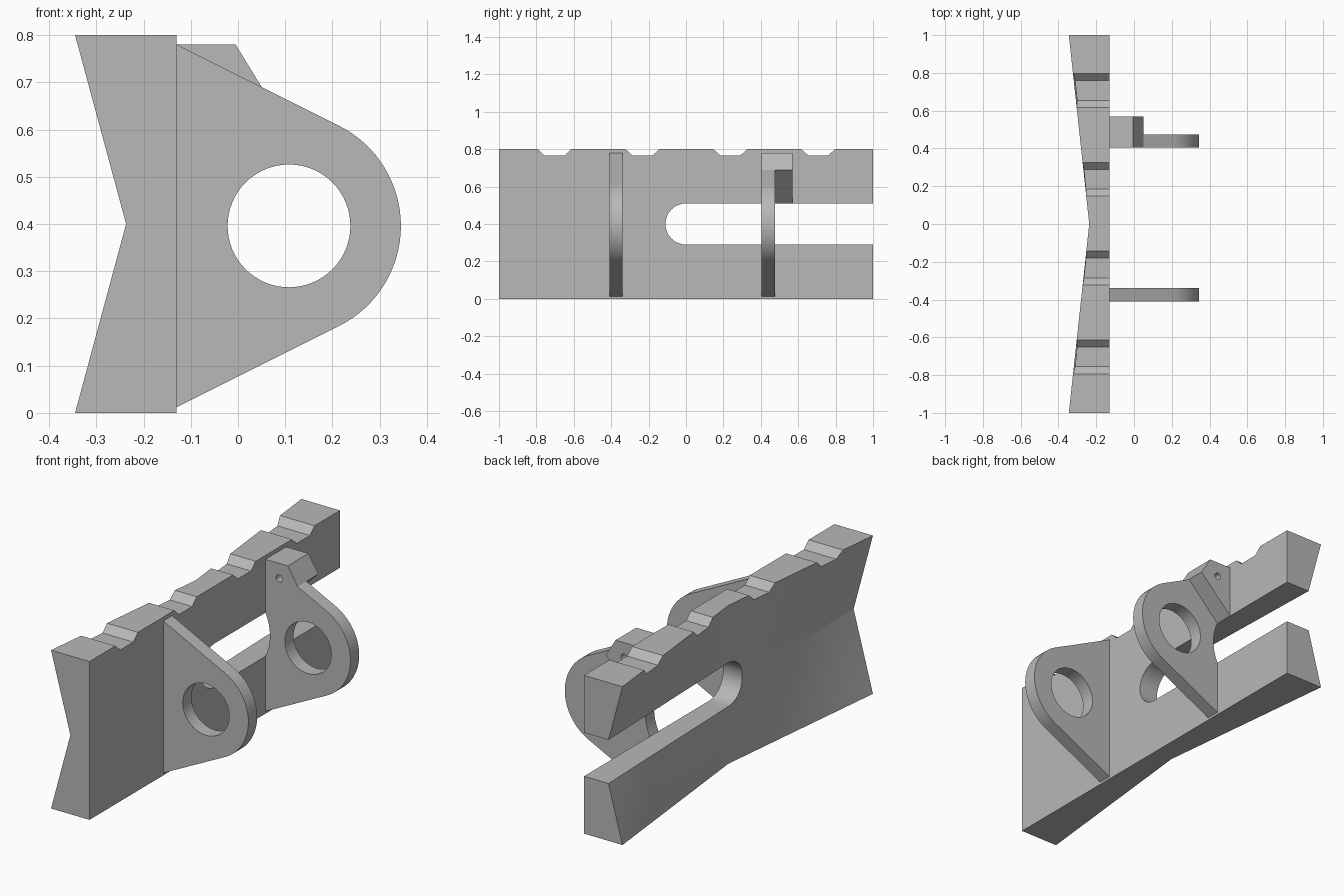
import bpy
import bmesh
from math import cos, sin, radians

cube = bpy.data.objects.get("Cube")
if cube:
    bpy.data.objects.remove(cube, do_unlink=True)

steel = bpy.data.materials.new("plain grey")
steel.use_nodes = True
steel.diffuse_color = (0.48, 0.48, 0.48, 1)
steel.node_tree.nodes["Principled BSDF"].inputs["Base Color"].default_value = (0.48, 0.48, 0.48, 1)

FACE = -0.13          # flat mounting face of the bar
HEIGHT, MID = 0.8, 0.4


def loft(name, rings):
    """Solid through a list of equal closed rings, capped at both ends."""
    bm = bmesh.new()
    rows = [[bm.verts.new(p) for p in ring] for ring in rings]
    n = len(rows[0])
    for a, b in zip(rows, rows[1:]):
        for i in range(n):
            j = (i + 1) % n
            bm.faces.new((a[i], a[j], b[j], b[i]))
    bm.faces.new(rows[0])
    bm.faces.new(rows[-1])
    bmesh.ops.recalc_face_normals(bm, faces=bm.faces)
    mesh = bpy.data.meshes.new(name)
    bm.to_mesh(mesh)
    bm.free()
    mesh.materials.append(steel)
    obj = bpy.data.objects.new(name, mesh)
    bpy.context.collection.objects.link(obj)
    return obj


def prism(name, profile, axis, lo, hi):
    """Extrude a (horizontal, z) profile along x or y."""
    place = (lambda u, v, t: (t, u, v)) if axis == "x" else (lambda u, v, t: (u, t, v))
    return loft(name, [[place(u, v, t) for u, v in profile] for t in (lo, hi)])


def arc(cu, cv, r, start, end, steps):
    angles = [radians(start + (end - start) * i / steps) for i in range(steps + 1)]
    return [(cu + r * cos(a), cv + r * sin(a)) for a in angles]


def circle(cu, cv, r, steps=64):
    return arc(cu, cv, r, 0, 360, steps)[:-1]


def combine(obj, tool, operation="DIFFERENCE"):
    mod = obj.modifiers.new("cut", "BOOLEAN")
    mod.operation, mod.solver, mod.object = operation, "EXACT", tool
    bpy.context.view_layer.objects.active = obj
    bpy.ops.object.modifier_apply(modifier=mod.name)
    bpy.data.objects.remove(tool, do_unlink=True)


def finish(obj):
    bpy.ops.object.select_all(action="DESELECT")
    obj.select_set(True)
    bpy.context.view_layer.objects.active = obj
    bpy.ops.object.shade_smooth_by_angle(angle=radians(14.5))


# Bar: its back is straight at the middle and twists into a V at each end
def bar_ring(y, steps=12):
    ring = [(FACE, y, 0), (FACE, y, HEIGHT)]
    for i in range(steps + 1):
        z = HEIGHT * (1 - i / steps)
        ring.append((-0.237 - 0.108 * abs(y) * abs(z - MID) / MID, y, z))
    return ring


bar = loft("bar", [bar_ring(i / 10) for i in range(-10, 11)])

# Open-ended slot
slot = arc(0, MID, 0.11, 90, 270, 24) + [(1.2, 0.29), (1.2, 0.51)]
combine(bar, prism("slot_cutter", slot, "x", -0.6, 0.2))

# Row of shallow notches along the top
for k in range(4):
    y = -0.703 + 0.47 * k
    notch = [(y - 0.0525, 0.765), (y + 0.0525, 0.765), (y + 0.1325, 0.84), (y - 0.1325, 0.84)]
    combine(bar, prism("notch_cutter", notch, "x", -0.6, 0.2))
finish(bar)


# Lugs: rounded plates with a large bore
def make_lug(name, lo, hi):
    outline = [(FACE, 0.78), (FACE, 0.012)] + arc(0.108, 0.396, 0.237, -63.4, 63.4, 32)
    return prism(name, outline, "y", lo, hi)


def bore(obj):
    combine(obj, prism("bore_cutter", circle(0.108, 0.396, 0.13), "y", -1, 1))


front_lug = make_lug("front_lug", -0.41, -0.34)
bore(front_lug)
finish(front_lug)

# Rear lug carries a corner block with a pin hole, and a relief beside the slot
rear_lug = make_lug("rear_lug", 0.405, 0.475)
block = [(FACE, 0.78), (-0.005, 0.78), (0.05, 0.69), (FACE, 0.51)]
combine(rear_lug, prism("corner_block", block, "y", 0.405, 0.57), "UNION")
bore(rear_lug)
combine(rear_lug, prism("pin_cutter", circle(-0.053, 0.704, 0.018, 32), "y", 0.3, 0.7))
combine(rear_lug, prism("relief_cutter", circle(-0.359, MID, 0.254, 96), "y", 0.3, 0.7))
finish(rear_lug)
